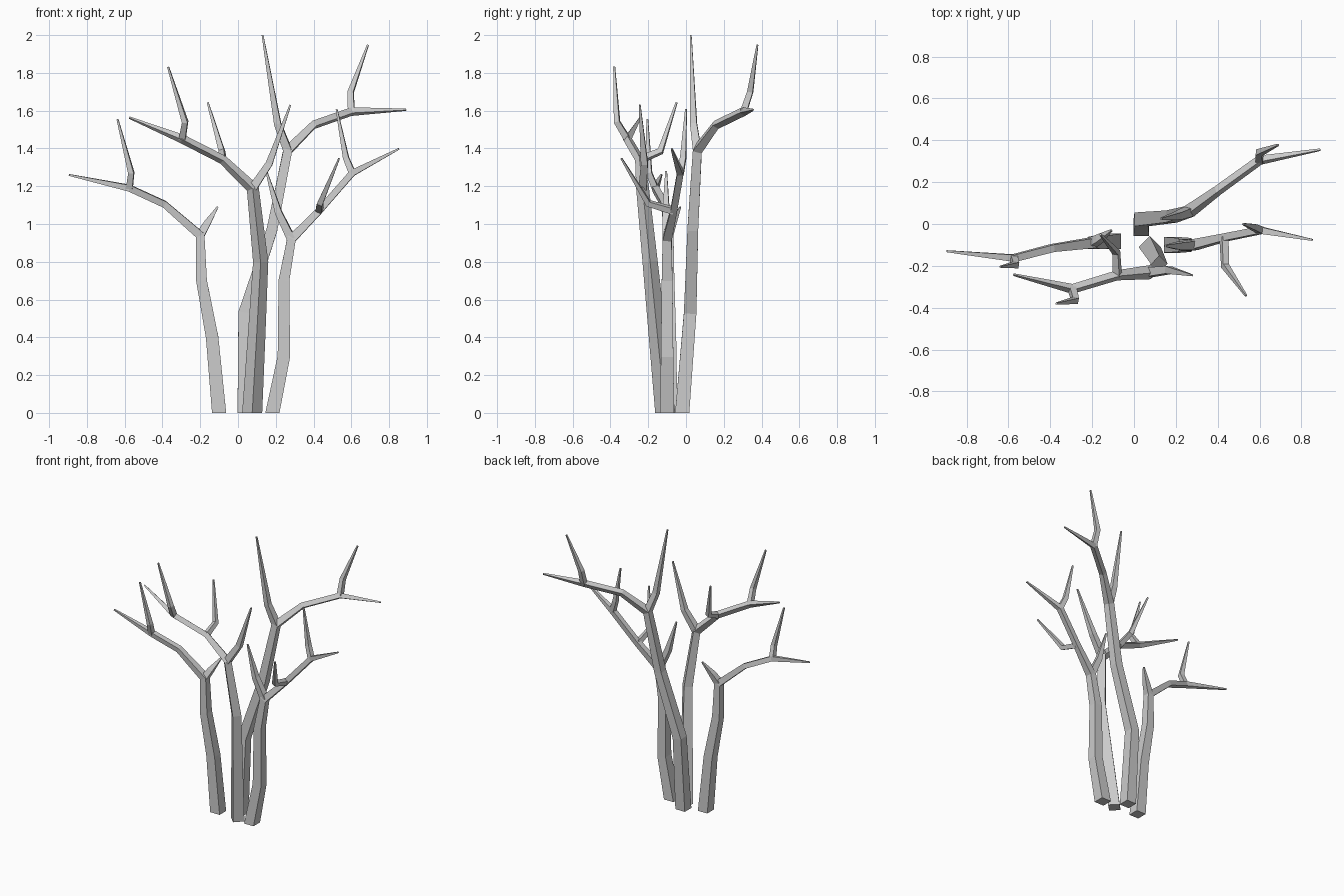
import bpy, bmesh
from math import radians, cos, sin
from mathutils import Vector

if "Cube" in bpy.data.objects:
    bpy.data.objects.remove(bpy.data.objects["Cube"])

STEM_W = (.075, .066, .057, .048, .035, .034, .009)   # widths along a stem, base to tip
SHOOT_W = (.034, .030, .009)                          # widths along a side shoot


def tube(bm, path, widths, side):
    """Sweep a tapering square section along a path."""
    pts = [Vector(p) for p in path]
    dirs = [(b - a).normalized() for a, b in zip(pts, pts[1:])]
    rings, prev = [], None
    for i, p in enumerate(pts):
        if i == 0:
            t = Vector((0, 0, 1)) if p.z == 0 else dirs[0]
        elif i == len(pts) - 1:
            t = dirs[-1]
        else:
            t = (dirs[i - 1] + dirs[i]).normalized()
        if prev is not None:
            side = prev.rotation_difference(t) @ side
        u = (side - t * side.dot(t)).normalized()
        side, prev = u, t
        v = t.cross(u)
        h = widths[i] / 2
        rings.append([bm.verts.new(p + u * a * h + v * b * h)
                      for a, b in ((1, 1), (-1, 1), (-1, -1), (1, -1))])
    for lo, hi in zip(rings, rings[1:]):
        for k in range(4):
            n = (k + 1) % 4
            bm.faces.new((lo[k], lo[n], hi[n], hi[k]))
    bm.faces.new(rings[0][::-1])
    bm.faces.new(rings[-1])


def stem(name, main, shoots, turn=0):
    """A trunk running into its main limb, plus side shoots (start index, bend, tip)."""
    bm = bmesh.new()
    a = radians(turn)
    tube(bm, main, STEM_W, Vector((cos(a), sin(a), 0)))
    for start, bend, tip in shoots:
        w = (.044, .036, .009) if start == 3 else SHOOT_W
        tube(bm, (main[start], bend, tip), w, Vector((.1, 1, .05)))
    bmesh.ops.recalc_face_normals(bm, faces=bm.faces)
    me = bpy.data.meshes.new(name)
    bm.to_mesh(me)
    bm.free()
    bpy.context.collection.objects.link(bpy.data.objects.new(name, me))


# Left stem
stem("left_stem",
     [(-.10, -.083, 0), (-.137, -.085, .4), (-.193, -.09, .7), (-.20, -.09, .94),
      (-.39, -.115, 1.105), (-.575, -.163, 1.19), (-.895, -.13, 1.26)],
     [(3, (-.165, -.07, 1.0), (-.108, -.03, 1.09)),
      (5, (-.565, -.195, 1.27), (-.638, -.205, 1.555))])

# Front middle stem, turned diagonally
stem("front_stem",
     [(.075, -.11, 0), (.098, -.15, .4), (.12, -.19, .8), (.078, -.23, 1.19),
      (-.08, -.245, 1.34), (-.295, -.31, 1.45), (-.575, -.242, 1.563)],
     [(3, (.165, -.22, 1.32), (.277, -.245, 1.63)),
      (4, (-.085, -.135, 1.385), (-.16, -.05, 1.643)),
      (5, (-.28, -.365, 1.54), (-.37, -.38, 1.832))], turn=45)

# Right stem
stem("right_stem",
     [(.182, -.10, 0), (.243, -.10, .3), (.243, -.10, .7), (.283, -.10, .92),
      (.43, -.065, 1.07), (.605, -.03, 1.27), (.852, -.076, 1.398)],
     [(3, (.215, -.105, 1.06), (.15, -.105, 1.28)),
      (4, (.435, -.2, 1.11), (.535, -.342, 1.347)),
      (5, (.572, -.015, 1.35), (.522, 0, 1.608))])

# Tall back stem
stem("back_stem",
     [(.035, -.02, 0), (.035, .022, .53), (.18, .036, .97), (.263, .06, 1.39),
      (.40, .16, 1.525), (.60, .305, 1.595), (.89, .355, 1.605)],
     [(3, (.21, .04, 1.53), (.13, .025, 2.0)),
      (5, (.597, .34, 1.7), (.688, .378, 1.948))])
